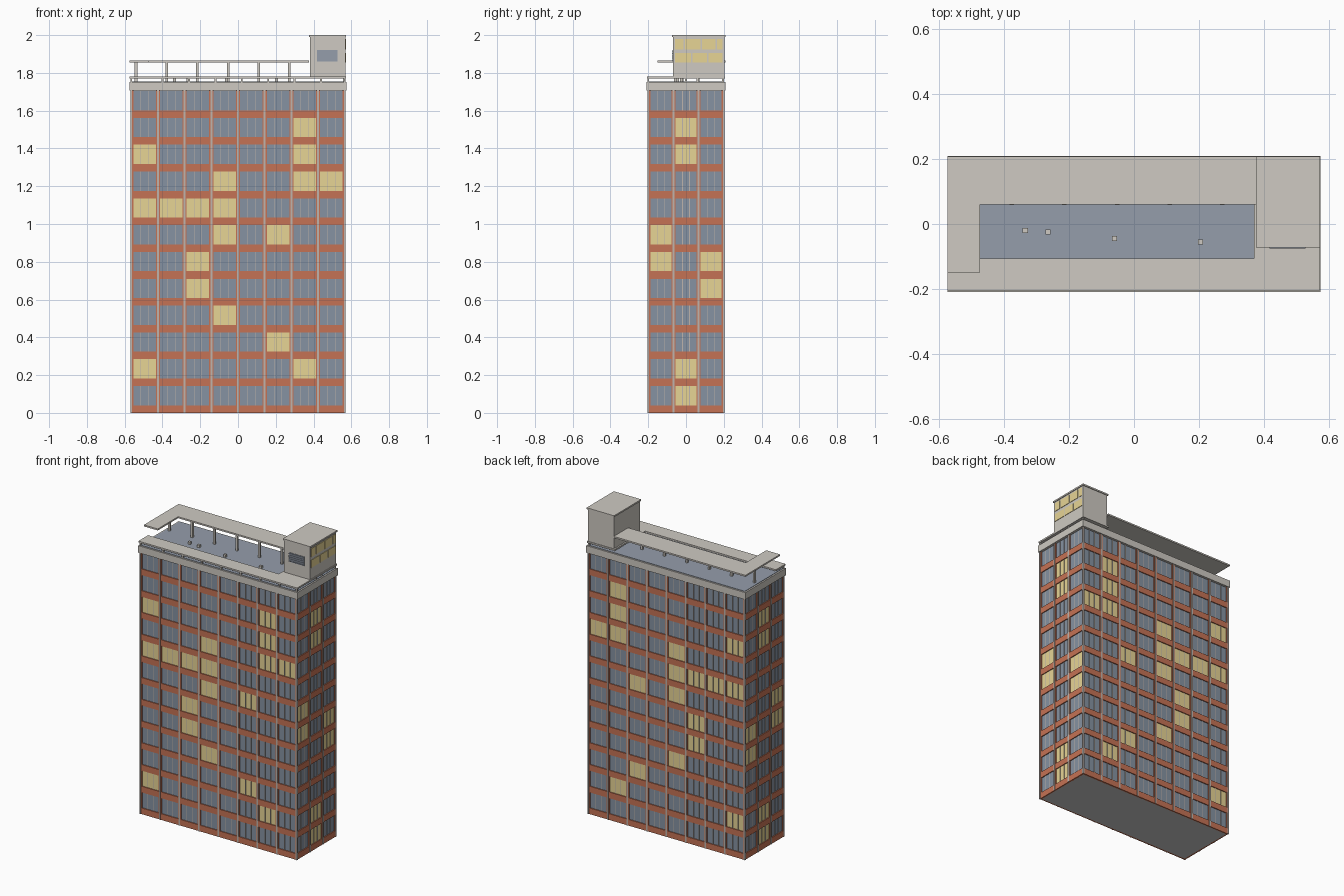
import bpy, bmesh

if "Cube" in bpy.data.objects:
    bpy.data.objects.remove(bpy.data.objects["Cube"])

HX, HY = 0.57, 0.205          # outer half sizes of the facade
FLOORS, PITCH, BAND = 12, 0.142, 0.04
TOP = 1.71


def material(name, rgb):
    m = bpy.data.materials.new(name)
    m.diffuse_color = (*rgb, 1)
    m.use_nodes = True
    m.node_tree.nodes["Principled BSDF"].inputs["Base Color"].default_value = m.diffuse_color
    return m


BRICK = material("brick", (0.56, 0.17, 0.09))
GLASS = material("glass", (0.24, 0.29, 0.36))
LIT = material("lit_glass", (0.80, 0.66, 0.30))
STONE = material("stone", (0.62, 0.59, 0.54))
FIN = material("fin_metal", (0.52, 0.46, 0.42))
ROOF = material("roof_felt", (0.30, 0.34, 0.41))


def boxes(name, items, mat=None):
    """One object from boxes given as (x0, x1, y0, y1, z0, z1)."""
    bm = bmesh.new()
    for x0, x1, y0, y1, z0, z1 in items:
        vs = bmesh.ops.create_cube(bm, size=1)["verts"]
        for v in vs:
            v.co.x = x1 if v.co.x > 0 else x0
            v.co.y = y1 if v.co.y > 0 else y0
            v.co.z = z1 if v.co.z > 0 else z0
    me = bpy.data.meshes.new(name)
    bm.to_mesh(me)
    bm.free()
    ob = bpy.data.objects.new(name, me)
    bpy.context.collection.objects.link(ob)
    if mat:
        me.materials.append(mat)
    return ob


def both_sides(axis, u0, u1, d0, d1, z0, z1):
    """A facade box, inset d0..d1 from the outer plane, on two opposite walls."""
    if axis == "y":
        return [(u0, u1, -HY + d0, -HY + d1, z0, z1), (u0, u1, HY - d1, HY - d0, z0, z1)]
    return [(-HX + d0, -HX + d1, u0, u1, z0, z1), (HX - d1, HX - d0, u0, u1, z0, z1)]


# Solid core
boxes("core", [(-HX + 0.012, HX - 0.012, -HY + 0.012, HY - 0.012, 0, TOP)])

# Facades: lit windows listed per floor as bay numbers
lit_front = {1: (0, 6), 2: (5,), 3: (3,), 4: (2,), 5: (2,), 6: (3, 5),
             7: (0, 1, 2, 3), 8: (3, 6, 7), 9: (0, 6), 10: (6,)}
lit_side = {0: (1,), 1: (1,), 4: (2,), 5: (0, 2), 6: (0,), 9: (1,), 10: (1,)}

for label, axis, half, bays, lit in (("long", "y", 0.565, 8, lit_front),
                                     ("end", "x", 0.2, 3, lit_side)):
    w = 2 * half / bays
    dark, bright, bands, piers, fins, bars = [], [], [], [], [], []
    for i in range(bays + 1):
        u = -half + i * w
        a, b = max(u - 0.011, -half), min(u + 0.011, half)
        piers += both_sides(axis, a, b, 0.004, 0.014, 0, TOP)
        fins += both_sides(axis, u - 0.005, u + 0.005, 0, 0.006, 0, TOP)
    for f in range(FLOORS):
        z = f * PITCH
        bands += both_sides(axis, -half, half, 0.003, 0.014, z, z + BAND)
        for b in range(bays):
            u0, u1 = -half + b * w + 0.011, -half + (b + 1) * w - 0.011
            is_lit = b in lit.get(f, ())
            (bright if is_lit else dark).extend(
                both_sides(axis, u0, u1, 0.009, 0.014, z + BAND, z + PITCH))
            for k in (1, 2):
                m = u0 + (u1 - u0) * k / 3
                bars += both_sides(axis, m - 0.0015, m + 0.0015, 0.007, 0.01,
                                   z + BAND, z + PITCH)
    boxes(label + "_windows", dark, GLASS)
    boxes(label + "_lit_windows", bright, LIT)
    boxes(label + "_brick_bands", bands, BRICK)
    boxes(label + "_brick_piers", piers, BRICK)
    boxes(label + "_fins", fins, FIN)
    boxes(label + "_window_bars", bars, FIN)

# Roof slab, felt surface and small vents
boxes("roof_slab", [(-0.575, 0.575, -0.209, 0.209, 1.706, 1.752)], STONE)
boxes("roof_felt", [(-0.565, 0.565, -0.2, 0.2, 1.75, 1.755)], ROOF)
boxes("roof_vents", [(x - 0.008, x + 0.008, y - 0.008, y + 0.008, 1.754, 1.772)
                     for x, y in ((-0.335, -0.02), (-0.265, -0.025),
                                  (-0.06, -0.045), (0.205, -0.055))], STONE)

# Low L-shaped ledge along the front and right edges, on short posts
boxes("low_ledge", [(-0.575, 0.572, -0.207, -0.107, 1.771, 1.781),
                    (0.37, 0.572, -0.107, 0.207, 1.771, 1.781)], STONE)
boxes("low_ledge_posts",
      [(x - 0.005, x + 0.005, -0.205, -0.195, 1.75, 1.773)
       for x in (-0.565, -0.4, -0.26, -0.12, 0.02, 0.16, 0.3, 0.44, 0.565)]
      + [(0.557, 0.567, y - 0.005, y + 0.005, 1.75, 1.773)
         for y in (0.0, 0.06, 0.195)], STONE)

# High L-shaped canopy along the back and left edges, on tall posts
boxes("high_canopy", [(-0.575, 0.376, 0.06, 0.208, 1.855, 1.865),
                      (-0.575, -0.475, -0.15, 0.06, 1.855, 1.865)], STONE)
boxes("canopy_posts", [(x - 0.007, x + 0.007, 0.058, 0.072, 1.75, 1.857)
                       for x in (-0.54, -0.377, -0.215, -0.052, 0.11, 0.272)], STONE)

# Rooftop machine room with cap
boxes("machine_room", [(0.38, 0.568, -0.068, 0.203, 1.775, 1.992)], STONE)
boxes("machine_room_cap", [(0.375, 0.573, -0.073, 0.208, 1.99, 2.0)], STONE)

# Louvred vent on the machine room front
boxes("vent_panel", [(0.418, 0.528, -0.071, -0.066, 1.86, 1.92)], ROOF)
boxes("vent_louvres", [(0.418, 0.528, -0.075, -0.07, 1.864 + i * 0.012, 1.869 + i * 0.012)
                       for i in range(5)], ROOF)

# Lit panes on the machine room right wall, joints staggered per row
panes = []
for z0, z1, cuts in ((1.855, 1.905, (-0.062, 0.03, 0.115, 0.198)),
                     (1.925, 1.98, (-0.062, -0.01, 0.08, 0.16, 0.198))):
    panes += [(0.566, 0.571, a + 0.004, b - 0.004, z0, z1) for a, b in zip(cuts, cuts[1:])]
boxes("machine_room_windows", panes, LIT)
